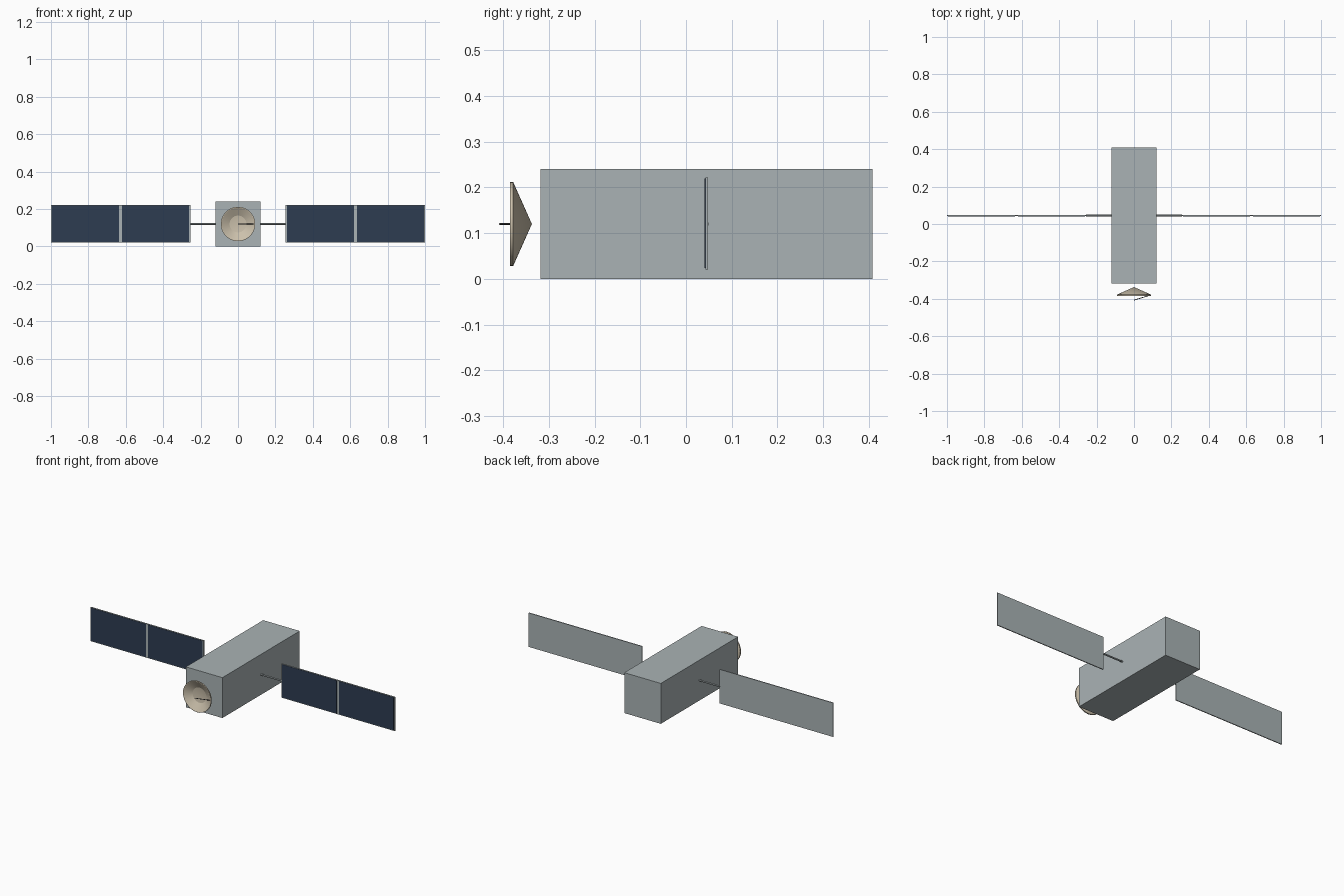
import bpy, bmesh, math
from mathutils import Vector

cube = bpy.data.objects.get("Cube")
if cube:
    bpy.data.objects.remove(cube, do_unlink=True)


def material(name, color):
    m = bpy.data.materials.new(name)
    m.use_nodes = True
    m.diffuse_color = (*color, 1)
    bsdf = next(n for n in m.node_tree.nodes if n.type == 'BSDF_PRINCIPLED')
    bsdf.inputs["Base Color"].default_value = (*color, 1)
    return m


GREY = material("satellite grey", (0.40, 0.45, 0.46))
BLUE = material("solar cell blue", (0.027, 0.045, 0.083))
CREAM = material("dish cream", (0.60, 0.53, 0.41))
DARK = material("dark metal", (0.10, 0.10, 0.10))


def finish(name, bm, mat):
    bmesh.ops.recalc_face_normals(bm, faces=bm.faces)
    mesh = bpy.data.meshes.new(name)
    bm.to_mesh(mesh)
    bm.free()
    mesh.materials.append(mat)
    obj = bpy.data.objects.new(name, mesh)
    bpy.context.collection.objects.link(obj)
    return obj


def box(name, low, high, mat):
    bm = bmesh.new()
    bmesh.ops.create_cube(bm, size=1)
    low, high = Vector(low), Vector(high)
    for v in bm.verts:
        v.co = (low + high) / 2 + v.co * (high - low)
    return finish(name, bm, mat)


def rod(name, start, end, radius, mat):
    start, end = Vector(start), Vector(end)
    axis = end - start
    bm = bmesh.new()
    bmesh.ops.create_cone(bm, cap_ends=True, segments=8, radius1=radius,
                          radius2=radius, depth=axis.length)
    turn = axis.to_track_quat('Z', 'Y')
    for v in bm.verts:
        v.co = turn @ v.co + (start + end) / 2
    return finish(name, bm, mat)


MID_Z = 0.12
WING_Y = 0.045

# Main body
box("body", (-0.12, -0.318, 0), (0.12, 0.408, 0.24), GREY)

# Solar wings: backing panel, two cell plates, and boom on each side
for side, s in (("left", 1), ("right", -1)):
    def wing_box(name, x0, x1, y0, y1, z0, z1, mat):
        a, b = sorted((s * x0, s * x1))
        box(side + name, (a, y0, z0), (b, y1, z1), mat)

    wing_box("_solar_panel", 0.255, 1.0, 0.0425, 0.048, 0.02, 0.222, GREY)
    for label, x0, x1 in (("inner", 0.262, 0.62), ("outer", 0.635, 0.994)):
        wing_box("_" + label + "_cells", x0, x1, 0.041, 0.0425, 0.024, 0.219, BLUE)
    rod(side + "_boom", (s * 0.11, WING_Y, MID_Z), (s * 0.256, WING_Y, MID_Z),
        0.005, GREY)

# Dish: closed lathe of radius and depth pairs about the forward axis
profile = [(0, -0.337), (0.092, -0.378), (0.092, -0.385),
           (0.088, -0.385), (0.045, -0.361), (0, -0.355)]
bm = bmesh.new()
pts = [bm.verts.new((r, y, MID_Z)) for r, y in profile]
edges = [bm.edges.new(pair) for pair in zip(pts, pts[1:])]
bmesh.ops.spin(bm, geom=pts + edges, cent=(0, 0, MID_Z), axis=(0, 1, 0),
               angle=math.tau, steps=32)
bmesh.ops.remove_doubles(bm, verts=bm.verts, dist=0.0002)
dish = finish("dish", bm, CREAM)
bpy.context.view_layer.objects.active = dish
dish.select_set(True)
bpy.ops.object.shade_smooth_by_angle(angle=math.radians(20))

# Feed arm from the rim to the focus
rod("feed_arm", (0.082, -0.382, MID_Z), (0, -0.407, MID_Z), 0.002, DARK)
